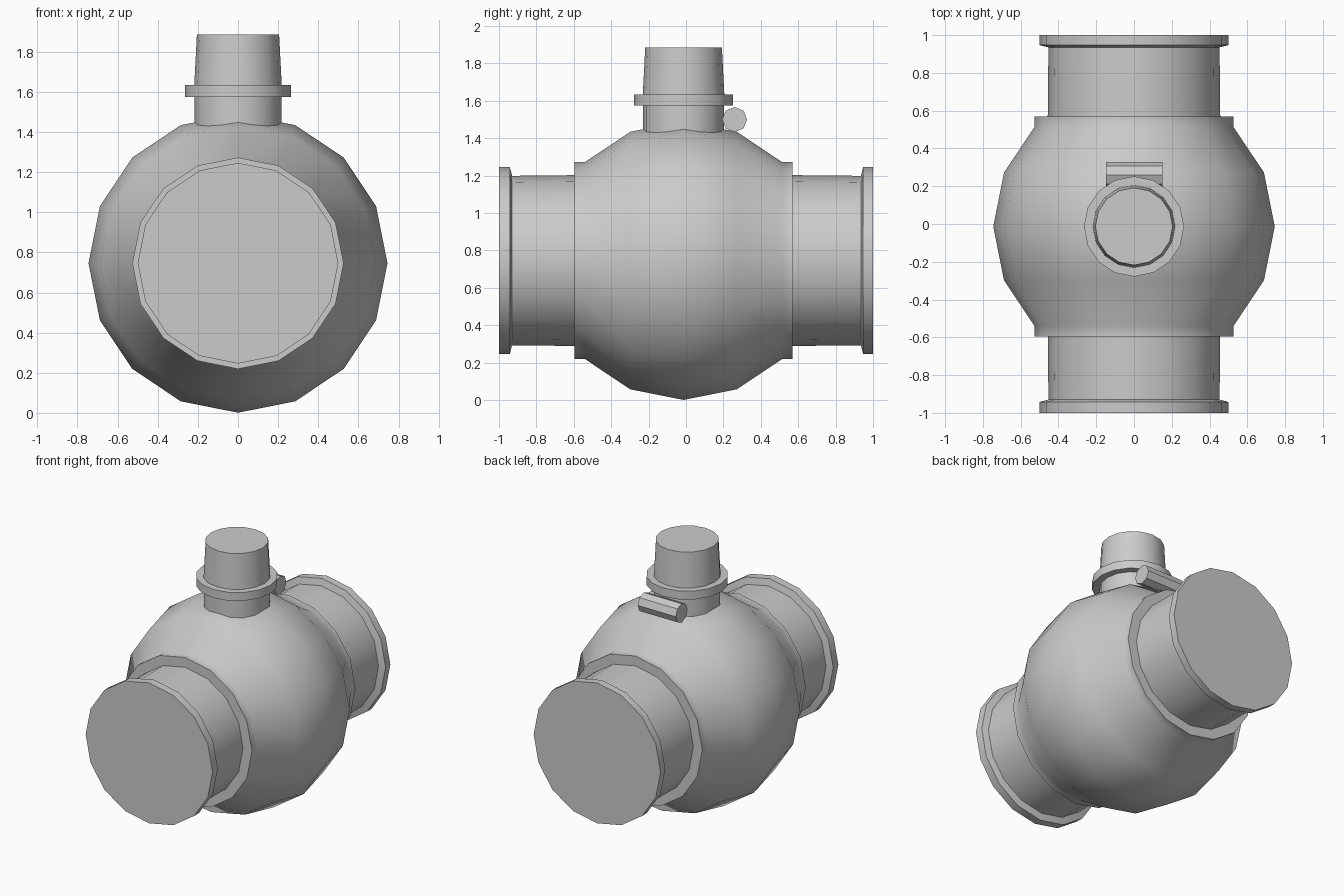
import bpy, bmesh
from math import radians, cos, sin, pi
from mathutils import Matrix

if "Cube" in bpy.data.objects:
    bpy.data.objects.remove(bpy.data.objects["Cube"])

OFF = -0.013   # body and stem sit slightly off centre along y
CZ = 0.746     # pipe axis height


def lathe(name, profile, sides, matrix, caps=True):
    """Spin (radius, height) points round local z, then place with matrix."""
    bm = bmesh.new()
    rings = [[bm.verts.new((r * cos(2 * pi * i / sides), r * sin(2 * pi * i / sides), h))
              for i in range(sides)] for r, h in profile]
    for a, b in zip(rings, rings[1:]):
        for i in range(sides):
            j = (i + 1) % sides
            bm.faces.new((a[i], a[j], b[j], b[i]))
    if caps:
        bm.faces.new(rings[0])
        bm.faces.new(rings[-1])
    bmesh.ops.recalc_face_normals(bm, faces=bm.faces)
    mesh = bpy.data.meshes.new(name)
    bm.to_mesh(mesh)
    bm.free()
    mesh.transform(matrix)
    obj = bpy.data.objects.new(name, mesh)
    bpy.context.collection.objects.link(obj)
    bpy.ops.object.select_all(action='DESELECT')
    obj.select_set(True)
    bpy.context.view_layer.objects.active = obj
    bpy.ops.object.shade_smooth_by_angle(angle=radians(40))
    return obj


along_y = Matrix.Rotation(radians(-90), 4, 'X')
along_x = Matrix.Rotation(radians(90), 4, 'Y')

# Round valve body with a short rim at each end
R = 0.745
half = [(R * cos(radians(a)), R * sin(radians(a))) for a in (0, 22.5, 45)]
half.append((half[-1][0], 0.582))
body = [(r, -h) for r, h in reversed(half)] + half[1:]
lathe("valve_body", body, 16, Matrix.Translation((0, OFF, CZ)) @ along_y)

# Pipe stubs with end flanges, front and back
for name, s, start, neck in (("front_pipe", -1, 0.56, 0.93), ("back_pipe", 1, 0.54, 0.935)):
    prof = [(0.457, s * start), (0.453, s * neck), (0.5, s * (neck + 0.012)), (0.5, s)]
    lathe(name, prof, 16, Matrix.Translation((0, 0, CZ)) @ along_y)

# Stem, collar and tapered top
stem = [(0.216, 1.36), (0.216, 1.575), (0.265, 1.575), (0.265, 1.635),
        (0.218, 1.635), (0.205, 1.885)]
lathe("valve_stem", stem, 16, Matrix.Translation((0, OFF, 0)))

# Small stop pin behind the stem
lathe("stop_pin", [(0.067, -0.148), (0.067, 0.152)], 8,
      Matrix.Translation((0, 0.26, 1.5)) @ along_x)
